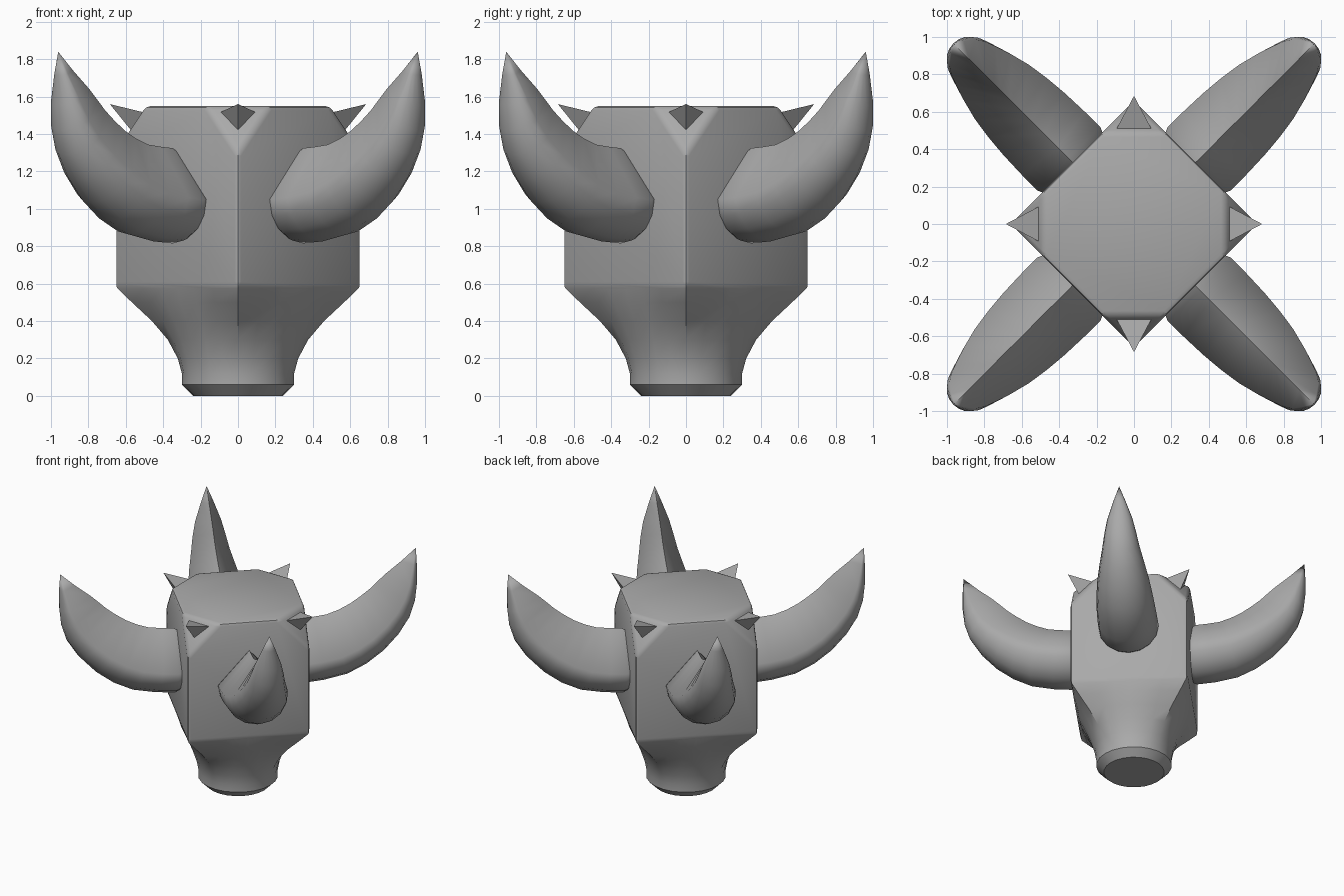
import bpy, bmesh, math
from mathutils import Vector

cube = bpy.data.objects.get("Cube")
if cube:
    bpy.data.objects.remove(cube, do_unlink=True)

grey = bpy.data.materials.new("matte_grey")
GREY = (0.40, 0.40, 0.40, 1)
grey.diffuse_color = GREY
grey.use_nodes = True
bsdf = next(n for n in grey.node_tree.nodes if n.type == 'BSDF_PRINCIPLED')
bsdf.inputs["Base Color"].default_value = GREY


def finish(bm, name, smooth_angle=None):
    bmesh.ops.recalc_face_normals(bm, faces=bm.faces)
    mesh = bpy.data.meshes.new(name)
    bm.to_mesh(mesh)
    bm.free()
    mesh.materials.append(grey)
    obj = bpy.data.objects.new(name, mesh)
    bpy.context.collection.objects.link(obj)
    if smooth_angle:
        bpy.ops.object.select_all(action='DESELECT')
        bpy.context.view_layer.objects.active = obj
        obj.select_set(True)
        bpy.ops.object.shade_smooth_by_angle(angle=math.radians(smooth_angle))
    return obj


def loft(bm, rings):
    """Skin a list of closed rings of points and cap both ends."""
    loops = [[bm.verts.new(p) for p in ring] for ring in rings]
    n = len(loops[0])
    for a, b in zip(loops, loops[1:]):
        for i in range(n):
            j = (i + 1) % n
            bm.faces.new((a[i], a[j], b[j], b[i]))
    bm.faces.new(loops[0])
    bm.faces.new(loops[-1])


# Body: round foot blending into a square block set cornerwise
# (height, radius on the axes, roundness)
PROFILE = [(0, .24, 1), (.06, .30, 1), (.12, .30, 1), (.20, .322, .92),
           (.30, .375, .75), (.40, .46, .48), (.50, .567, .2),
           (.575, .645, 0), (.61, .66, 0), (1.55, .66, 0)]


def body_ring(z, radius, roundness, n=24):
    pts = []
    for i in range(n):
        a = 2 * math.pi * i / n
        c, s = math.cos(a), math.sin(a)
        r = radius * (roundness + (1 - roundness) / (abs(c) + abs(s)))
        pts.append((r * c, r * s, z))
    return pts


bm = bmesh.new()
loft(bm, [body_ring(*p) for p in PROFILE])
# Slice off the four top corners
for k in range(4):
    a = k * math.pi / 2
    out = Vector((math.cos(a), math.sin(a), 0))
    cut = bmesh.ops.bisect_plane(
        bm, geom=bm.verts[:] + bm.edges[:] + bm.faces[:], dist=1e-5,
        plane_co=out * .656 + Vector((0, 0, 1.3)),
        plane_no=(out * .25 + Vector((0, 0, .166))).normalized(), clear_outer=True)
    rim = [e for e in cut["geom_cut"] if isinstance(e, bmesh.types.BMEdge) and e.is_boundary]
    bmesh.ops.edgeloop_fill(bm, edges=rim)
bmesh.ops.recalc_face_normals(bm, faces=bm.faces)
bmesh.ops.dissolve_limit(bm, angle_limit=.01, verts=bm.verts, edges=bm.edges)
# Soften the edges of the block
hard = [e for e in bm.edges if (e.verts[0].co.z + e.verts[1].co.z) / 2 > .8
        and len(e.link_faces) == 2 and e.calc_face_angle() > .3]
bmesh.ops.bevel(bm, geom=hard, offset=.025, segments=2, profile=.5,
                affect='EDGES', clamp_overlap=True)
finish(bm, "body", 35)

# Horns: ridge on top, round belly, curving up to a point
# (distance out, height, tilt, half width, ridge height, belly depth)
HORN = [(.495, 1.05, 0, .24, .275, .235), (.757, 1.085, 17, .233, .27, .232),
        (.997, 1.20, 33, .205, .26, .20), (1.195, 1.38, 52, .148, .24, .145),
        (1.295, 1.58, 70, .10, .18, .075), (1.358, 1.84, 84, .001, .001, .001)]


def smooth_path(keys, steps=2):
    """Catmull-Rom interpolation of the key rows."""
    rows = []
    for i in range(len(keys) - 1):
        p0, p1 = keys[max(i - 1, 0)], keys[i]
        p2, p3 = keys[i + 1], keys[min(i + 2, len(keys) - 1)]
        for s in range(steps):
            t = s / steps
            rows.append([.5 * (2 * b + (c - a) * t + (2 * a - 5 * b + 4 * c - d) * t * t
                               + (3 * b - a - 3 * c + d) * t ** 3)
                         for a, b, c, d in zip(p0, p1, p2, p3)])
    return rows + [list(keys[-1])]


def horn_ring(row, out, side, belly=8):
    r, z, tilt, w, ridge, depth = row
    t = math.radians(tilt)
    centre = out * r + Vector((0, 0, z))
    up = out * -math.sin(t) + Vector((0, 0, math.cos(t)))
    pts = [centre + up * ridge]
    for i in range(belly + 1):
        a = math.pi * i / belly
        pts.append(centre + side * (w * math.cos(a)) - up * (depth * math.sin(a)))
    return pts


root = (.45, 1.05, 0, .22, .25, .215)
rows = [root] + smooth_path(HORN)
for k, name in enumerate(("back_left", "back_right", "front_right", "front_left")):
    a = math.pi / 4 + k * math.pi / 2
    out = Vector((math.cos(a), math.sin(a), 0))
    side = Vector((-out.y, out.x, 0))
    bm = bmesh.new()
    loft(bm, [horn_ring(row, out, side) for row in rows])
    bmesh.ops.remove_doubles(bm, verts=bm.verts, dist=.003)
    finish(bm, name + "_horn", 55)

# Small spikes on the sliced corners
for k, name in enumerate(("left", "back", "right", "front")):
    a = k * math.pi / 2
    out = Vector((math.cos(a), math.sin(a), 0))
    side = Vector((-out.y, out.x, 0))
    bm = bmesh.new()
    tip, low, p, q = [bm.verts.new(out * o + side * s + Vector((0, 0, z)))
                      for o, s, z in ((.685, 0, 1.56), (.572, 0, 1.42),
                                      (.50, .098, 1.515), (.50, -.098, 1.515))]
    for f in ((tip, low, p), (tip, p, q), (tip, q, low), (low, q, p)):
        bm.faces.new(f)
    finish(bm, name + "_spike")
